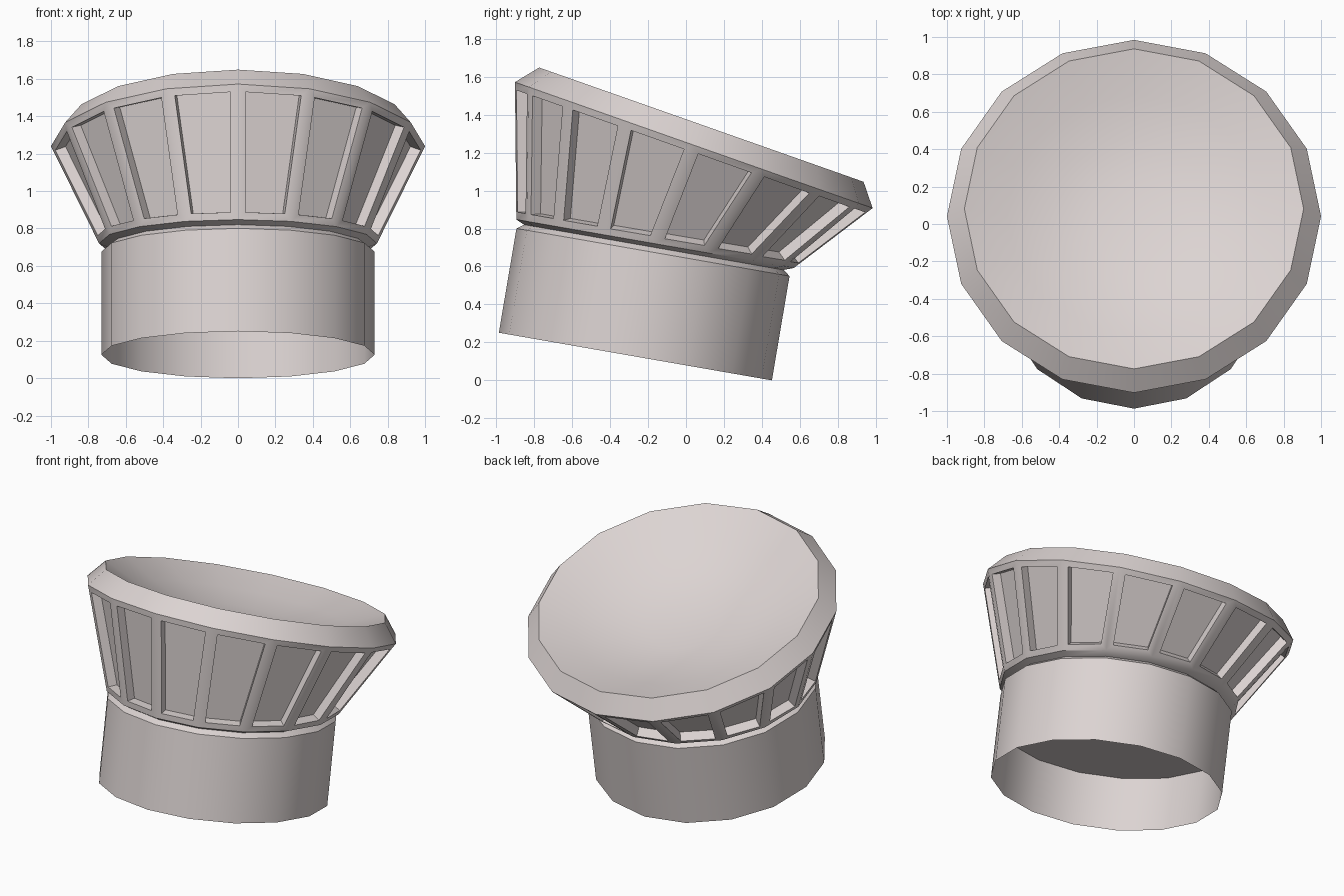
import bpy, bmesh, math
from mathutils import Vector

if "Cube" in bpy.data.objects:
    bpy.data.objects.remove(bpy.data.objects["Cube"])

SIDES = 16
LOW, HIGH = math.radians(9.9), math.radians(19.4)   # tilt of tube and of top rim

mat = bpy.data.materials.new("warm light grey")
mat.diffuse_color = (0.72, 0.66, 0.65, 1)
mat.use_nodes = True
mat.node_tree.nodes["Principled BSDF"].inputs["Base Color"].default_value = mat.diffuse_color


def ring(bm, cy, cz, r, tilt):
    """Tilted ring of points, starting at the front."""
    out = []
    for i in range(SIDES):
        a = 2 * math.pi * i / SIDES
        d = -r * math.cos(a)
        out.append(bm.verts.new((r * math.sin(a), cy + d * math.cos(tilt), cz - d * math.sin(tilt))))
    return out


def bridge(bm, lo, hi):
    return [bm.faces.new((lo[i], lo[(i + 1) % SIDES], hi[(i + 1) % SIDES], hi[i]))
            for i in range(SIDES)]


def finish(bm, name):
    bm.normal_update()
    me = bpy.data.meshes.new(name)
    bm.to_mesh(me)
    bm.free()
    ob = bpy.data.objects.new(name, me)
    bpy.context.collection.objects.link(ob)
    me.materials.append(mat)
    bpy.ops.object.select_all(action='DESELECT')
    ob.select_set(True)
    bpy.context.view_layer.objects.active = ob
    bpy.ops.object.shade_smooth_by_angle(angle=math.radians(30))
    return ob


# open tube with a chamfered top lip
bm = bmesh.new()
rings = [ring(bm, -0.267, 0.125, 0.731, LOW),
         ring(bm, -0.174, 0.675, 0.731, LOW),
         ring(bm, -0.170, 0.701, 0.695, LOW)]
for lo, hi in zip(rings, rings[1:]):
    bridge(bm, lo, hi)
finish(bm, "base_tube")

# ceiling inside the tube
bm = bmesh.new()
bm.faces.new(list(reversed(ring(bm, -0.208, 0.473, 0.73, LOW))))
finish(bm, "tube_ceiling")

# flared head: underside, windowed wall, sloped rim, dish
bm = bmesh.new()
neck = ring(bm, -0.170, 0.701, 0.695, LOW)
bottom = ring(bm, -0.163, 0.72, 0.743, LOW)
rim = ring(bm, 0.041, 1.24, 1.0, HIGH)
cap = ring(bm, 0.081, 1.348, 0.907, HIGH)
bridge(bm, neck, bottom)
wall = bridge(bm, bottom, rim)
bridge(bm, rim, cap)

axis = Vector((0, math.sin(HIGH), math.cos(HIGH)))
DEPTH = 0.22
prev = cap
for t in (0.75, 0.5, 0.25):
    c = Vector((0, 0.081, 1.348)) - axis * DEPTH * (1 - t * t)
    cur = ring(bm, c.y, c.z, 0.907 * t, HIGH)
    bridge(bm, prev, cur)
    prev = cur
bm.faces.new(prev)

# recessed window panels
bm.normal_update()
bmesh.ops.inset_individual(bm, faces=wall, thickness=0.04, use_even_offset=True)
panels = bmesh.ops.extrude_discrete_faces(bm, faces=wall)["faces"]
bm.normal_update()
for f in panels:
    shift = f.normal.copy() * -0.06
    for v in f.verts:
        v.co += shift
finish(bm, "windowed_head")
